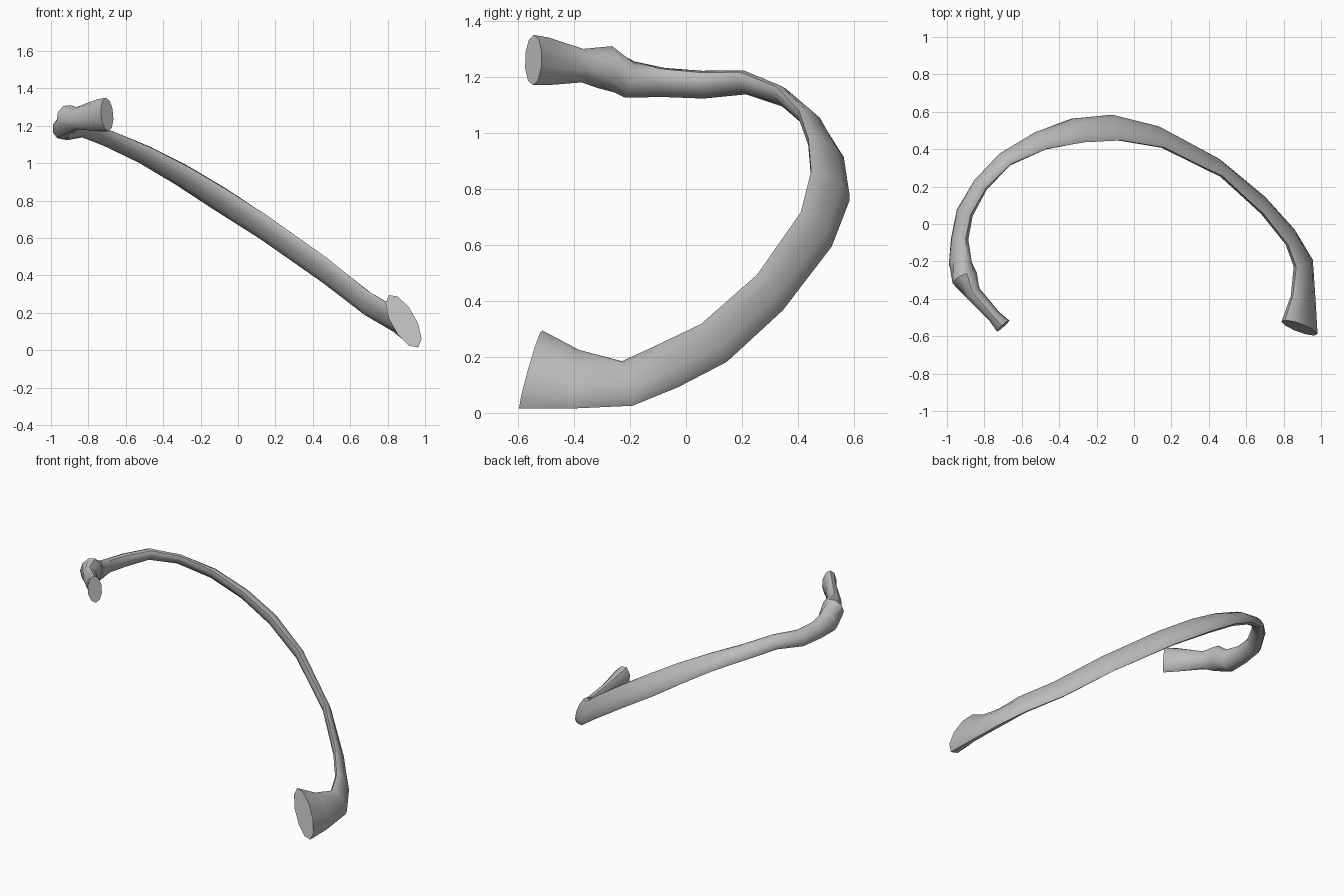
import bpy
import bmesh
import math
from mathutils import Vector

default_cube = bpy.data.objects.get("Cube")
if default_cube:
    bpy.data.objects.remove(default_cube, do_unlink=True)

SIDES = 10
PLANE_NORMAL = Vector((0.56, 0, 0.83))  # the arch lies in this tilted plane

# Stations along the bone: centre x, y, z, half height, half thickness, roll
front_end = [
    (.885, -.555, .155, .165, .065, 64),
    (.905, -.4, .12, .12, .042, 62),
    (.905, -.21, .105, .09, .04, 60),
]
shaft = [
    (.835, -.07, .165, .085, .03, 50),
    (.69, .1, .25, .082, .028, 45),
    (.46, .3, .43, .08, .026, 40),
    (.14, .465, .655, .085, .03, 43),
    (-.1, .515, .81, .092, .035, 48),
    (-.3, .5, .935, .085, .033, 48),
    (-.5, .445, 1.045, .067, .03, 40),
    (-.69, .345, 1.13, .054, .027, 27),
    (-.82, .21, 1.18, .05, .033, 15),
    (-.905, .06, 1.172, .055, .04, 5),
]
head_end = [
    (-.932, -.08, 1.18, .057, .042, 0),
    (-.93, -.2, 1.19, .07, .06, 0),
    (-.905, -.29, 1.235, .08, .07, -20),
    (-.86, -.37, 1.24, .06, .045, -30),
    (-.75, -.49, 1.255, .085, .035, -30),
    (-.7, -.545, 1.26, .09, .045, -30),
]


def make_material(name, colour):
    material = bpy.data.materials.new(name)
    material.use_nodes = True
    material.diffuse_color = colour
    shader = material.node_tree.nodes["Principled BSDF"]
    shader.inputs["Base Color"].default_value = colour
    return material


def section_ring(bm, centre, tangent, height, thickness, roll):
    """Add an elliptical ring square to the path, rolled about it."""
    normal = (PLANE_NORMAL - tangent * PLANE_NORMAL.dot(tangent)).normalized()
    outward = tangent.cross(normal)
    angle = math.radians(roll)
    major = normal * math.cos(angle) - outward * math.sin(angle)
    minor = tangent.cross(major)
    ring = []
    for i in range(SIDES):
        a = math.tau * i / SIDES
        offset = major * math.cos(a) * height + minor * math.sin(a) * thickness
        ring.append(bm.verts.new(centre + offset))
    return ring


def loft(name, stations, material):
    """Join the rings of all stations into one closed surface."""
    bm = bmesh.new()
    centres = [Vector(s[:3]) for s in stations]
    last = len(centres) - 1
    rings = []
    for i, station in enumerate(stations):
        tangent = centres[min(i + 1, last)] - centres[max(i - 1, 0)]
        rings.append(section_ring(bm, centres[i], tangent.normalized(), *station[3:]))
    for lower, upper in zip(rings, rings[1:]):
        for i in range(SIDES):
            j = (i + 1) % SIDES
            bm.faces.new((lower[i], lower[j], upper[j], upper[i]))
    bm.faces.new(rings[0])
    bm.faces.new(rings[-1])
    bmesh.ops.recalc_face_normals(bm, faces=bm.faces)
    mesh = bpy.data.meshes.new(name)
    bm.to_mesh(mesh)
    bm.free()
    mesh.materials.append(material)
    part = bpy.data.objects.new(name, mesh)
    bpy.context.collection.objects.link(part)
    return part


# The whole bone is one continuous curved piece
bone_grey = make_material("bone grey", (0.5, 0.5, 0.5, 1))
rib = loft("rib_bone", front_end + shaft + head_end, bone_grey)

bpy.ops.object.select_all(action="DESELECT")
rib.select_set(True)
bpy.context.view_layer.objects.active = rib
bpy.ops.object.shade_smooth_by_angle(angle=math.radians(40))
